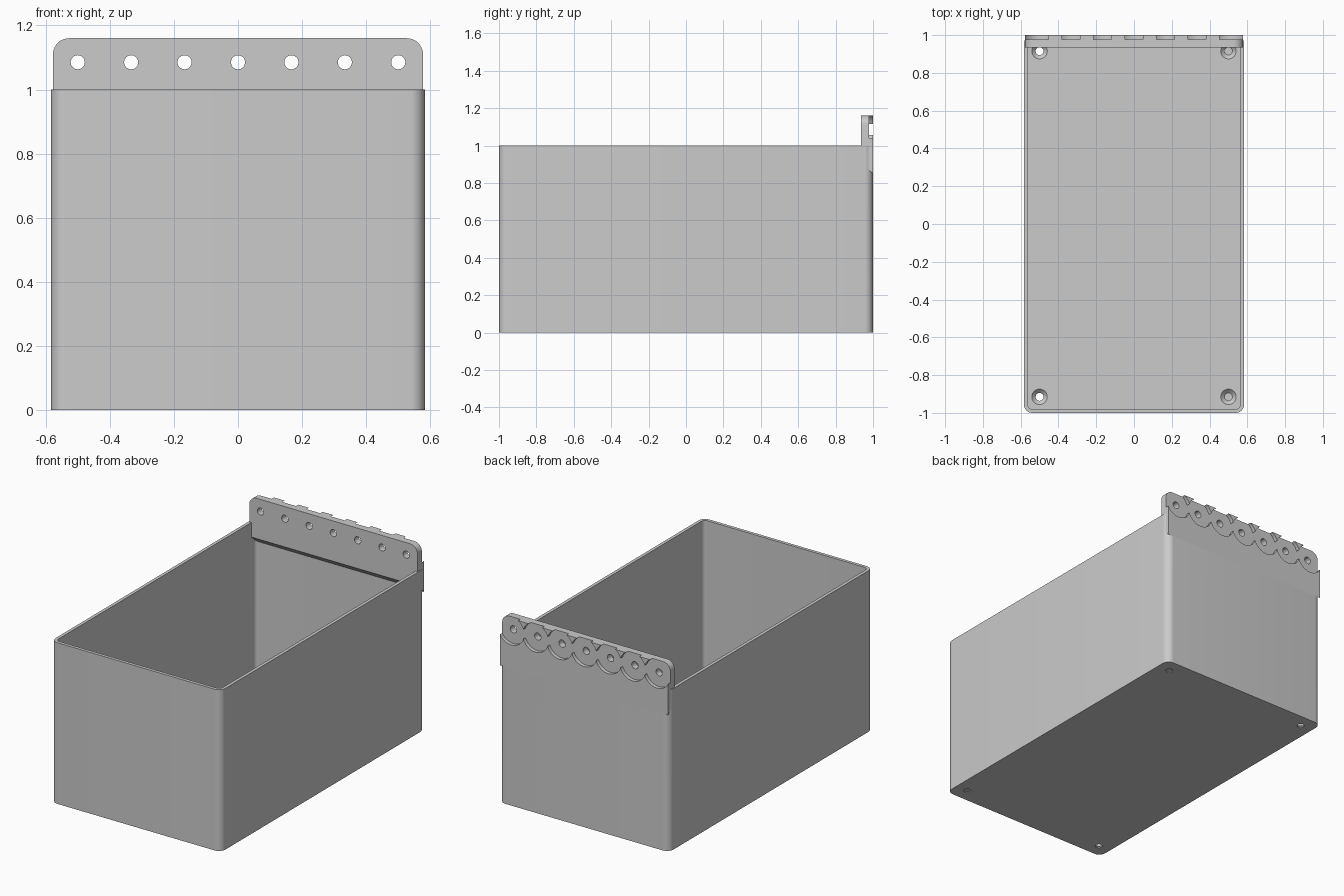
import bpy, bmesh, math
from mathutils import Matrix, Vector

cube = bpy.data.objects.get("Cube")
if cube:
    bpy.data.objects.remove(cube, do_unlink=True)

HALF_X, WALL, FLOOR, RADIUS = 0.583, 0.02, 0.025, 0.045
HOLE_Z, PITCH = 1.085, 1 / 6

grey = bpy.data.materials.new("plain grey")
grey.use_nodes = True
grey.diffuse_color = (0.6, 0.6, 0.6, 1)
grey.node_tree.nodes["Principled BSDF"].inputs["Base Color"].default_value = (0.6, 0.6, 0.6, 1)


def finish(bm, name):
    bmesh.ops.recalc_face_normals(bm, faces=bm.faces[:])
    mesh = bpy.data.meshes.new(name)
    bm.to_mesh(mesh)
    bm.free()
    obj = bpy.data.objects.new(name, mesh)
    bpy.context.collection.objects.link(obj)
    mesh.materials.append(grey)
    return obj


def extruded(name, profile, direction, round_edge, radius):
    """Extrude a closed profile and round the edges that pass the test."""
    bm = bmesh.new()
    face = bm.faces.new([bm.verts.new(p) for p in profile])
    out = bmesh.ops.extrude_face_region(bm, geom=[face])
    verts = [v for v in out["geom"] if isinstance(v, bmesh.types.BMVert)]
    bmesh.ops.translate(bm, vec=direction, verts=verts)
    bmesh.ops.recalc_face_normals(bm, faces=bm.faces[:])
    edges = [e for e in bm.edges if round_edge(*e.verts)]
    bmesh.ops.bevel(bm, geom=edges, offset=radius, segments=10, profile=0.5, affect="EDGES")
    return finish(bm, name)


def rounded_box(name, x, y0, y1, z0, z1, radius):
    profile = [(-x, y0, z0), (x, y0, z0), (x, y1, z0), (-x, y1, z0)]
    return extruded(name, profile, (0, 0, z1 - z0),
                    lambda a, b: abs(a.co.z - b.co.z) > 0.1, radius)


def cylinder(name, start, end, r1, r2, segments=32):
    start, end = Vector(start), Vector(end)
    axis = end - start
    turn = axis.to_track_quat("Z", "Y").to_matrix().to_4x4()
    bm = bmesh.new()
    bmesh.ops.create_cone(bm, cap_ends=True, segments=segments, radius1=r1, radius2=r2,
                          depth=axis.length,
                          matrix=Matrix.Translation((start + end) / 2) @ turn)
    return finish(bm, name)


def combine(target, tool, operation):
    tool.hide_render = True
    mod = target.modifiers.new(operation.lower(), "BOOLEAN")
    mod.operation, mod.object, mod.solver = operation, tool, "EXACT"
    bpy.context.view_layer.objects.active = target
    bpy.ops.object.modifier_apply(modifier=mod.name)
    bpy.data.objects.remove(tool, do_unlink=True)


# Open bin with thin walls
bin_body = rounded_box("storage_bin", HALF_X, -1, 0.9995, 0, 1, RADIUS)
combine(bin_body, rounded_box("cavity", HALF_X - WALL, -1 + WALL, 1 - WALL,
                              FLOOR, 1.2, RADIUS - WALL), "DIFFERENCE")

# Hanging rail along the back, with a sloped underside and rounded top corners
tab_x = 0.577
rail_profile = [(-tab_x, y, z) for y, z in
                ((0.935, 0.91), (1, 0.85), (1, 1.16), (0.935, 1.16))]
rail = extruded("hanging_rail", rail_profile, (2 * tab_x, 0, 0),
                lambda a, b: min(a.co.z, b.co.z) > 1.1 and abs(a.co.y - b.co.y) > 0.01, 0.05)
combine(bin_body, rail, "UNION")

# Round recesses and screw holes through the rail
for i in range(-3, 4):
    x = i * PITCH
    combine(bin_body, cylinder("recess", (x, 0.9775, HOLE_Z), (x, 1.05, HOLE_Z),
                               0.0885, 0.0885, 64), "DIFFERENCE")
    combine(bin_body, cylinder("rail_hole", (x, 0.9, HOLE_Z), (x, 1.05, HOLE_Z),
                               0.022, 0.022), "DIFFERENCE")

# Countersunk holes in the floor corners
for x in (-0.5, 0.5):
    for y in (-0.915, 0.915):
        combine(bin_body, cylinder("floor_hole", (x, y, -0.05), (x, y, 0.1),
                                   0.021, 0.021), "DIFFERENCE")
        combine(bin_body, cylinder("countersink", (x, y, 0.005), (x, y, FLOOR + 0.002),
                                   0.021, 0.043), "DIFFERENCE")

bpy.ops.object.select_all(action="DESELECT")
bin_body.select_set(True)
bpy.context.view_layer.objects.active = bin_body
bpy.ops.object.shade_smooth_by_angle(angle=math.radians(30))
